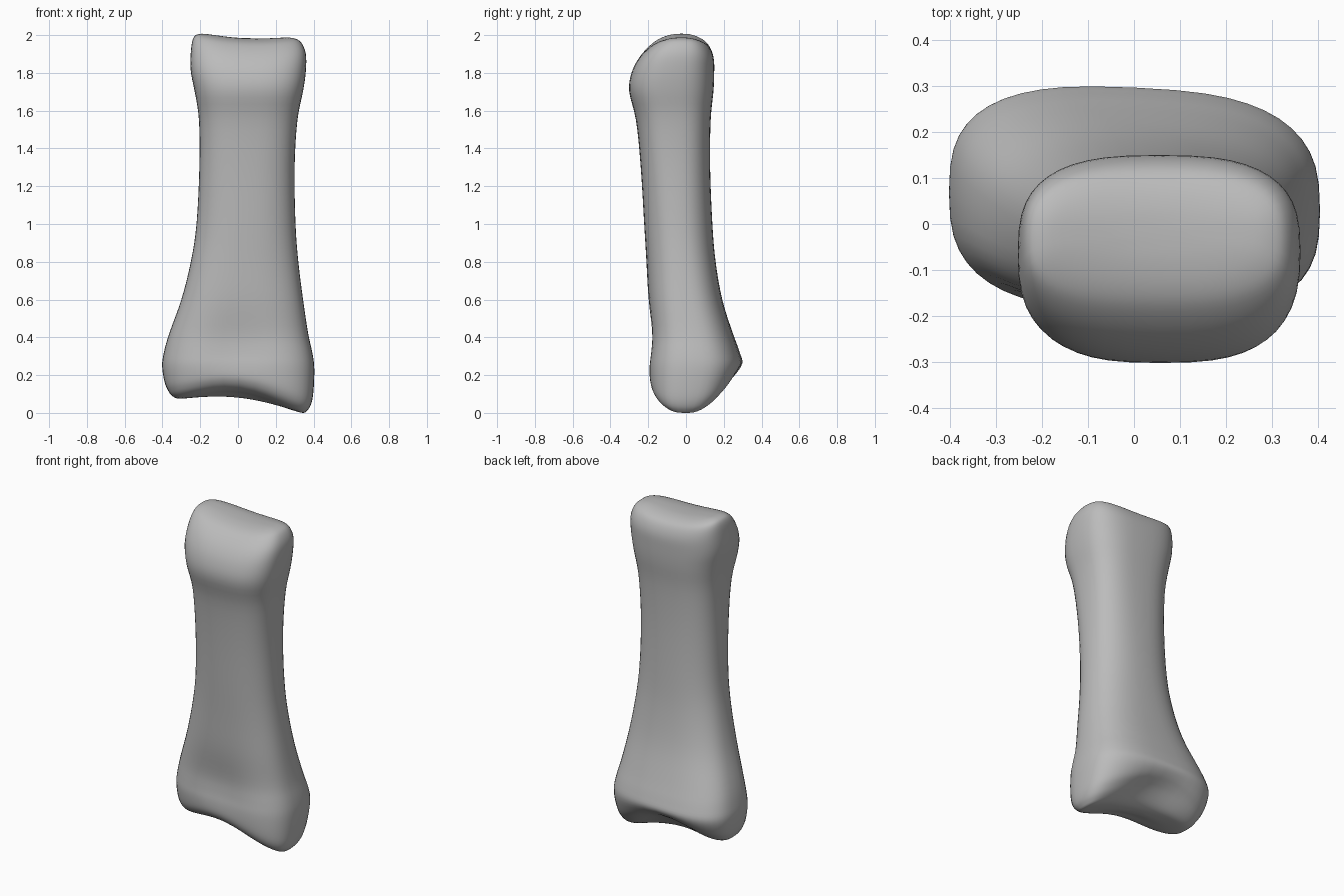
import bpy, bmesh, math

cube = bpy.data.objects.get("Cube")
if cube:
    bpy.data.objects.remove(cube, do_unlink=True)

SEGMENTS = 48      # points around each cross-section
STEPS = 4          # rings between two stations

# Cross-sections from the base to the head: height, left, right, front, back
STATIONS = [
    (0, -.05, .05, -.01, .03),
    (0, -.2, .22, -.05, .08),
    (.005, -.31, .335, -.1, .125),
    (.03, -.35, .367, -.147, .18),
    (.07, -.372, .388, -.175, .222),
    (.13, -.39, .4, -.19, .262),
    (.24, -.403, .405, -.197, .297),
    (.32, -.393, .394, -.192, .283),
    (.42, -.365, .372, -.187, .248),
    (.6, -.3, .345, -.2, .192),
    (.8, -.25, .32, -.21, .157),
    (1, -.22, .305, -.222, .14),
    (1.3, -.205, .3, -.24, .128),
    (1.55, -.207, .315, -.265, .131),
    (1.7, -.23, .345, -.302, .146),
    (1.8, -.252, .36, -.289, .15),
    (1.88, -.25, .36, -.248, .147),
    (1.94, -.238, .335, -.19, .123),
    (1.967, -.213, .3, -.14, .085),
    (1.98, -.16, .24, -.08, .035),
    (1.983, -.02, .1, -.03, -.01),
]


def smooth_blend(a, b, c, d, t):
    """Spline between b and c."""
    return tuple(q + (t * (r - p) + t * t * (2 * p - 5 * q + 4 * r - s)
                      + t ** 3 * (3 * q - 3 * r + s - p)) / 2
                 for p, q, r, s in zip(a, b, c, d))


def signed_power(v, squareness):
    return math.copysign(abs(v) ** (2 / squareness), v)


def fade(v):
    v = min(max(v, 0), 1)
    return v * v * (3 - 2 * v)


def shape_point(x, y, z):
    base = fade(1 - z / .32)
    head = fade((z - 1.7) / .25)
    front = fade((.03 - y) / .12)
    back = fade((y - .06) / .14)
    lift = .08 - .104 * x - .457 * x * x            # sloping base outline
    arch = (.03 * front + .07 * back) * math.exp(-(x / .2) ** 2)
    saddle = .4 * (x - .06) ** 2 - .03 * x          # groove over the head
    dent = .02 * front * math.exp(-(x / .15) ** 2 - ((z - .33) / .18) ** 2)
    skew = -.06 * x * fade(1 - z / .8)
    return x, y + dent + skew, z + base * (lift + arch) + head * saddle


# Interpolated list of cross-sections
padded = [STATIONS[0]] + STATIONS + [STATIONS[-1]]
sections = []
for i in range(len(STATIONS) - 1):
    for k in range(STEPS):
        sections.append(smooth_blend(*padded[i:i + 4], k / STEPS))
sections.append(STATIONS[-1])

# Loft the bone: squarish ends and a rounder shaft
bm = bmesh.new()
rings = []
for z, left, right, front, back in sections:
    squareness = 2.4 + .45 * fade(abs(z - 1) / .8)
    ring = []
    for k in range(SEGMENTS):
        a = math.tau * k / SEGMENTS
        across = signed_power(math.cos(a), squareness)
        along = signed_power(math.sin(a), squareness)
        x = (left + right) / 2 + (right - left) / 2 * across
        y = (front + back) / 2 + (back - front) / 2 * along
        ring.append(bm.verts.new(shape_point(x, y, z)))
    rings.append(ring)
for low, high in zip(rings, rings[1:]):
    for k in range(SEGMENTS):
        n = (k + 1) % SEGMENTS
        bm.faces.new((low[k], low[n], high[n], high[k]))
bm.faces.new(rings[0][::-1])
bm.faces.new(rings[-1])

# Soften the surface, then stand it on the ground
for _ in range(2):
    bmesh.ops.smooth_vert(bm, verts=bm.verts, factor=.4,
                          use_axis_x=True, use_axis_y=True, use_axis_z=True)
bottom = min(v.co.z for v in bm.verts)
for v in bm.verts:
    v.co.z -= bottom
bmesh.ops.recalc_face_normals(bm, faces=bm.faces)

mesh = bpy.data.meshes.new("finger_bone")
bm.to_mesh(mesh)
bm.free()
bone = bpy.data.objects.new("finger_bone", mesh)
bpy.context.collection.objects.link(bone)

# Plain grey material
grey = bpy.data.materials.new("plain_grey")
grey.use_nodes = True
colour = (.5, .5, .5, 1)
grey.diffuse_color = colour
grey.node_tree.nodes["Principled BSDF"].inputs["Base Color"].default_value = colour
mesh.materials.append(grey)

bpy.context.view_layer.objects.active = bone
bone.select_set(True)
bpy.ops.object.shade_smooth_by_angle(angle=math.radians(60))
